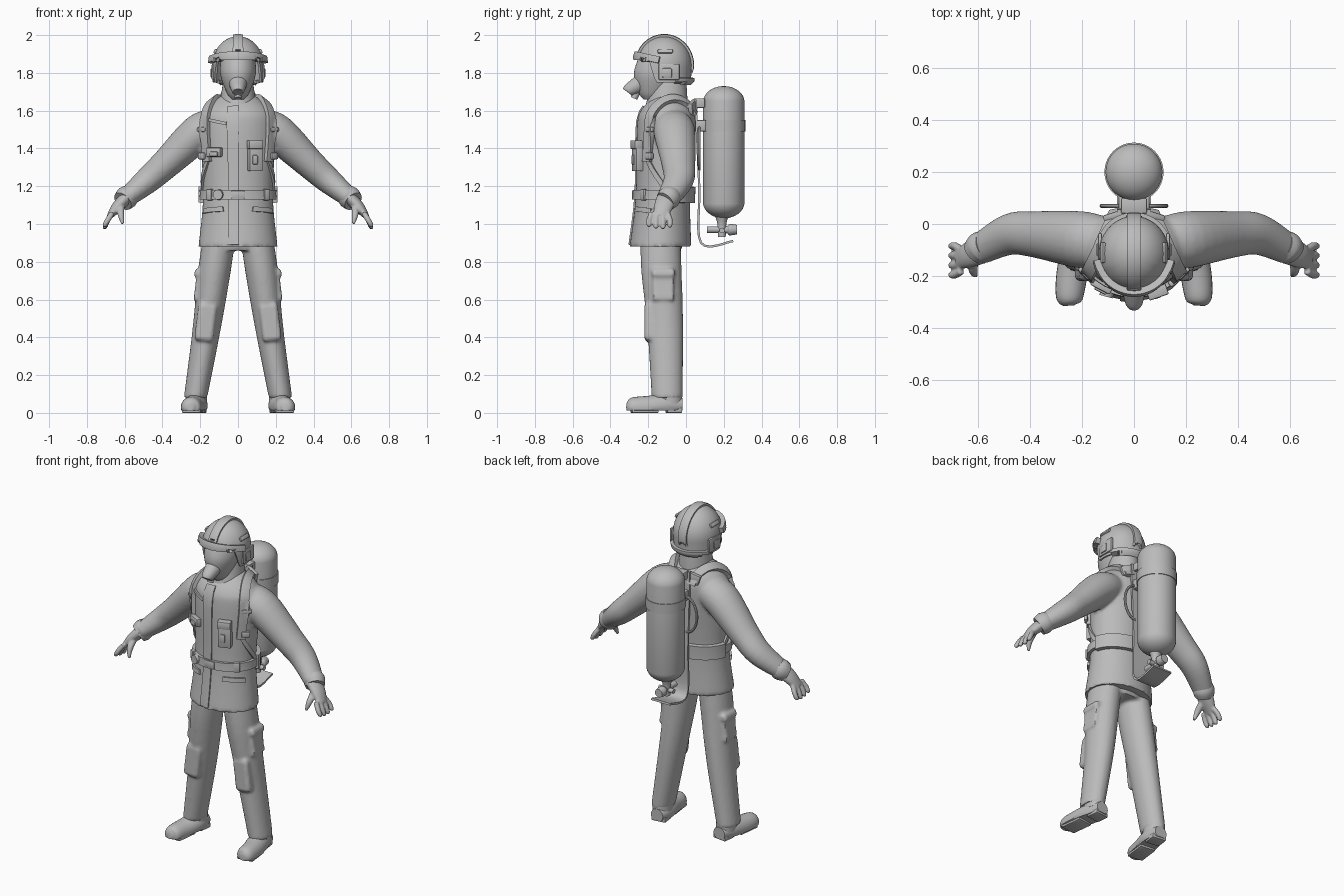
import bpy, bmesh, math
from mathutils import Vector, Matrix, Euler

if "Cube" in bpy.data.objects:
    bpy.data.objects.remove(bpy.data.objects["Cube"])

colour = (0.5, 0.5, 0.5, 1)
grey = bpy.data.materials.new("plain grey")
grey.use_nodes = True
grey.diffuse_color = colour
grey.node_tree.nodes["Principled BSDF"].inputs["Base Color"].default_value = colour
parts = []


def spline(points, steps):
    """Catmull-Rom resampling of tuples of any length."""
    out = []
    last = len(points) - 1
    for i in range(last):
        group = zip(points[max(i - 1, 0)], points[i], points[i + 1], points[min(i + 2, last)])
        group = list(group)
        for j in range(steps):
            t = j / steps
            out.append([q + t / 2 * (r - p + t * (2 * p - 5 * q + 4 * r - s + t * (3 * q - p - 3 * r + s)))
                        for p, q, r, s in group])
    return out + [list(points[-1])]


def arc(centre, cos_axis, sin_axis, start, end, count=12):
    """Points on an elliptic arc, angles in degrees."""
    angles = [math.radians(start + (end - start) * i / count) for i in range(count + 1)]
    return [tuple(Vector(centre) + Vector(cos_axis) * math.cos(a) + Vector(sin_axis) * math.sin(a)) for a in angles]


def skin(bm, rings):
    """Join rings of vertices and close both ends."""
    for low, high in zip(rings, rings[1:]):
        for j in range(len(low)):
            bm.faces.new((low[j - 1], low[j], high[j], high[j - 1]))
    bm.faces.new(rings[0])
    bm.faces.new(rings[-1])


def tube(bm, points, deep=0, sides=24, flat=False, mirror=False, steps=5, floor=-1):
    """Loft of ellipses; each point is x, y, z, radius, and deep widens the depth."""
    path = spline(points, steps)
    for side in ((1, -1) if mirror else (1,)):
        rings = []
        for i, (x, y, z, radius) in enumerate(path):
            along = Vector(path[min(i + 1, len(path) - 1)][:3]) - Vector(path[max(i - 1, 0)][:3])
            along = Vector((0, 0, 1)) if flat else along.normalized()
            ref = Vector((1, 0, 0)) if abs(along.y) > 0.95 else Vector((0, 1, 0))
            u = ref.cross(along).normalized()
            w = along.cross(u)
            ring = arc((x, y, z), u * radius, w * (radius + deep), 0, 360, sides)[:-1]
            rings.append([bm.verts.new((p[0] * side, p[1], max(p[2], floor))) for p in ring])
        skin(bm, rings)


def stack(bm, profile, y, lean=0, ratio=1, steps=5):
    """Upright loft; the profile lists height and half width."""
    rings = []
    for z, r in spline(profile, steps):
        centre = (0, y + lean * (z - profile[0][0]), z)
        ring = arc(centre, (r, 0, 0), (0, r * ratio, 0), 0, 360, 40)[:-1]
        rings.append([bm.verts.new(p) for p in ring])
    skin(bm, rings)


def box(bm, centre, size, turn=0, tilt=0, mirror=False, facing=False, bevel=0.006):
    """Bevelled box, optionally facing outward from the body."""
    if facing:
        turn = math.atan2(centre[0], -centre[1])
    for side in ((1, -1) if mirror else (1,)):
        place = Vector((centre[0] * side, centre[1], centre[2]))
        matrix = Matrix.LocRotScale(place, Euler((0, tilt * side, turn * side)), Vector(size))
        verts = bmesh.ops.create_cube(bm, size=1, matrix=matrix)["verts"]
        edges = list({e for v in verts for e in v.link_edges})
        bmesh.ops.bevel(bm, geom=edges, offset=bevel, segments=2, profile=0.5, affect='EDGES')


def finish(bm, name, voxel=0):
    """Turn a bmesh into an object, optionally fusing its pieces."""
    bmesh.ops.recalc_face_normals(bm, faces=bm.faces)
    mesh = bpy.data.meshes.new(name)
    bm.to_mesh(mesh)
    bm.free()
    ob = bpy.data.objects.new(name, mesh)
    bpy.context.collection.objects.link(ob)
    mesh.materials.append(grey)
    if voxel:
        fuse = ob.modifiers.new("fuse", 'REMESH')
        fuse.mode, fuse.voxel_size, fuse.use_smooth_shade = 'VOXEL', voxel, True
        soften = ob.modifiers.new("soften", 'SMOOTH')
        soften.factor, soften.iterations = 0.5, 3
    parts.append(ob)
    return ob


def thicken(ob, thickness):
    solid = ob.modifiers.new("thickness", 'SOLIDIFY')
    solid.thickness, solid.offset = thickness, 0


def ribbon(name, points, width, thick, centre, target=None, mirror=False):
    """Flat strap along a path, wrapped onto a target."""
    bm = bmesh.new()
    path = [Vector(p) for p in spline(points, 6)]
    for side in ((1, -1) if mirror else (1,)):
        rows = []
        for i, p in enumerate(path):
            along = path[min(i + 1, len(path) - 1)] - path[max(i - 1, 0)]
            across = along.cross(p - Vector(centre)).normalized() * width
            row = [p + across * (j / 4 - 0.5) for j in range(5)]
            rows.append([bm.verts.new((q.x * side, q.y, q.z)) for q in row])
        for a, b in zip(rows, rows[1:]):
            for j in range(4):
                bm.faces.new((a[j], a[j + 1], b[j + 1], b[j]))
    ob = finish(bm, name)
    if target:
        wrap = ob.modifiers.new("wrap", 'SHRINKWRAP')
        wrap.target, wrap.offset, wrap.wrap_mode = target, thick / 2, 'ABOVE_SURFACE'
    thicken(ob, thick)


# Jacket: body and sleeves fused
bm = bmesh.new()
stack(bm, [(.88, .21), (1.15, .185), (1.5, .2), (1.6, .18), (1.68, .09)], y=-.135, lean=.05, ratio=.78)
tube(bm, [(.12, -.07, 1.52, .09), (.21, -.06, 1.48, .1), (.38, -.04, 1.32, .08),
          (.48, -.04, 1.23, .07), (.6, -.1, 1.13, .05)], deep=.01, mirror=True)
jacket = finish(bm, "jacket", voxel=.011)

# Cuffs and collar
bm = bmesh.new()
tube(bm, [(.57, -.08, 1.16, .055), (.59, -.09, 1.14, .062), (.61, -.11, 1.12, .055)], mirror=True)
finish(bm, "sleeve_cuffs")
bm = bmesh.new()
stack(bm, [(1.6, .1), (1.68, .09), (1.78, .075)], y=-.105, lean=.1, ratio=1.15)
finish(bm, "collar")

# Hands with four fingers and a thumb
bm = bmesh.new()
tube(bm, [(.59, -.1, 1.14, .035), (.64, -.12, 1.09, .03), (.68, -.14, 1.04, .016)], deep=.02, mirror=True)
for i in range(4):
    y = -.1 - .027 * i
    spread = (1.5 - i) * .01
    tip = .97 + .008 * abs(i - 1.3)
    tube(bm, [(.665, y, 1.06, .015), (.69, y + spread, 1.02, .015),
              (.705, y + spread, tip + .01, .013), (.707, y + spread, tip, .006)], sides=10, mirror=True)
tube(bm, [(.62, -.13, 1.1, .02), (.62, -.18, 1.05, .018), (.61, -.2, 1, .008)], sides=12, mirror=True)
finish(bm, "hands", voxel=.006)

# Trousers: hips, legs, knee pads and thigh pockets fused
bm = bmesh.new()
stack(bm, [(.86, .15), (.95, .18), (1, .18)], y=-.13, ratio=.7)
tube(bm, [(.225, -.1, .08, .062), (.165, -.11, .45, .075), (.125, -.13, .75, .087), (.1, -.135, .93, .086)],
     deep=.02, flat=True, mirror=True)
box(bm, (.17, -.19, .48), (.1, .06, .2), tilt=-.12, mirror=True, bevel=.015)
box(bm, (.21, -.12, .68), (.03, .11, .17), tilt=-.12, mirror=True)
box(bm, (.21, -.12, .74), (.04, .12, .04), tilt=-.12, mirror=True)
finish(bm, "trousers", voxel=.01)

# Boots
bm = bmesh.new()
tube(bm, [(.215, -.02, .04, .04), (.22, -.1, .04, .06), (.24, -.2, .03, .06), (.25, -.29, .03, .05), (.25, -.315, .03, .02)],
     mirror=True, floor=.012)
tube(bm, [(.22, -.09, .05, .056), (.22, -.09, .12, .056)], deep=.014, flat=True, mirror=True)
finish(bm, "boots")
bm = bmesh.new()
box(bm, (.215, -.065, .014), (.09, .08, .028), turn=.12, mirror=True)
box(bm, (.24, -.22, .01), (.1, .14, .02), turn=.12, mirror=True)
finish(bm, "boot_soles")

# Face mask with breathing port
bm = bmesh.new()
stack(bm, [(1.66, .035), (1.7, .062), (1.8, .095), (1.9, .085)], y=-.18, lean=.2, ratio=1.3)
finish(bm, "face_mask")
bm = bmesh.new()
tube(bm, [(0, -.23, 1.75, .05), (0, -.3, 1.71, .035), (0, -.312, 1.7, .025)])
tube(bm, [(0, -.26, 1.7, .02), (0, -.275, 1.665, .018)])
finish(bm, "breathing_port")

# Helmet shell: dome whose rim drops from the brow to the neck
bm = bmesh.new()
middle = Vector((0, -.115, 1.84))
count, rows, high = 64, 20, .148
columns = []
for j in range(count):
    angle = math.tau * j / count
    away = math.degrees(min(angle, math.tau - angle))
    blend = min(max((away - 52) / 22, 0), 1)
    drop = .125 * blend * blend * (3 - 2 * blend) - .035
    reach = 1 + drop / high if drop > 0 else math.acos(-drop / high) / (math.pi / 2)
    column = []
    for i in range(1, rows + 1):
        s = reach * i / rows
        r = math.sin(min(s, 1) * math.pi / 2) * (1 - .06 * max(s - 1, 0))
        z = high * (math.cos(s * math.pi / 2) if s < 1 else 1 - s)
        column.append(bm.verts.new(middle + Vector((.13 * r * math.sin(angle), -.14 * r * math.cos(angle), z))))
    columns.append(column)
crown = bm.verts.new(middle + Vector((0, 0, high)))
for a, b in zip(columns, columns[1:] + columns[:1]):
    bm.faces.new((crown, a[0], b[0]))
    for i in range(rows - 1):
        bm.faces.new((a[i], a[i + 1], b[i + 1], b[i]))
helmet = finish(bm, "helmet_shell")
thicken(helmet, .012)

# Helmet trim: crown ridge, brow band, neck band and ear fittings
ribbon("crown_ridge", arc(middle, (0, -.14, 0), (0, 0, .15), 25, 200), .05, .012, middle, helmet)
ribbon("brow_band", arc((0, -.115, 1.86), (0, -.14, .03), (.13, 0, 0), -80, 80), .032, .026, middle, helmet)
ribbon("neck_band", arc((0, -.115, 1.765), (0, .14, 0), (.13, 0, 0), -65, 65), .022, .018, middle, helmet)
bm = bmesh.new()
box(bm, (.131, -.09, 1.805), (.016, .11, .085), mirror=True)
box(bm, (.138, -.1, 1.8), (.014, .05, .05), mirror=True)
box(bm, (.12, -.11, 1.915), (.014, .08, .025), tilt=-.5, mirror=True)
finish(bm, "ear_fittings")

# Harness straps, belt and jacket front
waist = (0, -.125, 1.155)
chest = (0, -.11, 1.3)
shoulder = arc((.12, -.07, 1.5), (-.06, .13, 0), (0, 0, .16), 30, 180)
ribbon("shoulder_straps", shoulder + [(.17, -.21, 1.33)], .055, .022, (.1, -.09, 1.45), jacket, mirror=True)
ribbon("lower_straps", [(.17, -.21, 1.34), (.19, -.1, 1.17)], .025, .012, chest, jacket, mirror=True)
ribbon("waist_belt", arc(waist, (0, -.16, 0), (.2, 0, 0), 0, 360), .05, .018, waist, jacket)
ribbon("back_belt_pad", arc(waist, (0, .16, 0), (.2, 0, 0), -80, 80), .085, .026, waist, jacket)
ribbon("front_placket", [(-.025, -.3, .89), (-.025, -.27, 1.3), (-.025, -.22, 1.62)], .06, .008, (-.025, -.1, 1.3), jacket)
ribbon("pocket_flaps", [(.08, -.27, 1.08), (.19, -.19, 1.07)], .03, .012, waist, jacket, mirror=True)
ribbon("chest_flap", [(-.06, -.25, 1.53), (-.15, -.2, 1.55)], .025, .01, chest, jacket)

# Chest and belt fittings
bm = bmesh.new()
box(bm, (.09, -.255, 1.36), (.075, .045, .16), facing=True)
box(bm, (.09, -.262, 1.42), (.08, .045, .045), facing=True)
box(bm, (.09, -.28, 1.34), (.03, .014, .05), facing=True)
finish(bm, "radio_pouch")
bm = bmesh.new()
box(bm, (-.125, -.24, 1.38), (.085, .03, .05), facing=True)
box(bm, (-.125, -.25, 1.37), (.05, .03, .025), facing=True)
finish(bm, "chest_gauge")
bm = bmesh.new()
tube(bm, [(-.1, -.25, 1.155, .028), (-.108, -.28, 1.155, .026)])
box(bm, (0, -.275, 1.155), (.07, .022, .045))
box(bm, (.15, -.225, 1.155), (.035, .025, .06), mirror=True, facing=True)
box(bm, (.19, -.195, 1.36), (.05, .02, .035), mirror=True, facing=True)
box(bm, (.19, -.19, 1.5), (.06, .02, .025), mirror=True, facing=True)
finish(bm, "buckles")

# Back frame with carrying rails and foot
ribbon("back_frame", [(0, .05, 1.66), (0, .07, 1.2), (0, .08, .9), (0, .25, .91)], .13, .012, (0, .5, 1.3))
bm = bmesh.new()
rail = arc((.05, .07, 1.4), (0, 0, .11), (.075, 0, 0), 0, 180)
tube(bm, [p + (.008,) for p in rail], sides=8, mirror=True, steps=1)
finish(bm, "side_rails")
bm = bmesh.new()
box(bm, (0, .07, 1.64), (.1, .06, .05))
box(bm, (0, .08, 1.52), (.12, .05, .06))
box(bm, (.07, .035, 1.62), (.09, .025, .06), turn=-.3, tilt=.3, mirror=True)
finish(bm, "frame_brackets")

# Air cylinder, band and valve
bm = bmesh.new()
dome = [math.radians(a) for a in range(-85, 90, 10)]
stack(bm, [(1.38 + math.copysign(.265, a) + .085 * math.sin(a), .11 * math.cos(a)) for a in dome], y=.2, steps=1)
finish(bm, "air_cylinder")
bm = bmesh.new()
stack(bm, [(1.49, .114), (1.55, .114)], y=.2)
finish(bm, "cylinder_band")
bm = bmesh.new()
stack(bm, [(.93, .02), (1, .024), (1.04, .035)], y=.19)
tube(bm, [(0, .11, .97, .018), (0, .21, .97, .018), (0, .23, .97, .03), (0, .27, .97, .025)])
tube(bm, [(-.05, .19, .965, .014), (.05, .19, .965, .014)])
finish(bm, "cylinder_valve")

# Bake modifiers, then smooth shading with crisp edges
bpy.ops.object.select_all(action='DESELECT')
for ob in parts:
    ob.select_set(True)
bpy.context.view_layer.objects.active = parts[0]
bpy.ops.object.convert(target='MESH')
bpy.ops.object.shade_smooth_by_angle(angle=math.radians(40))
